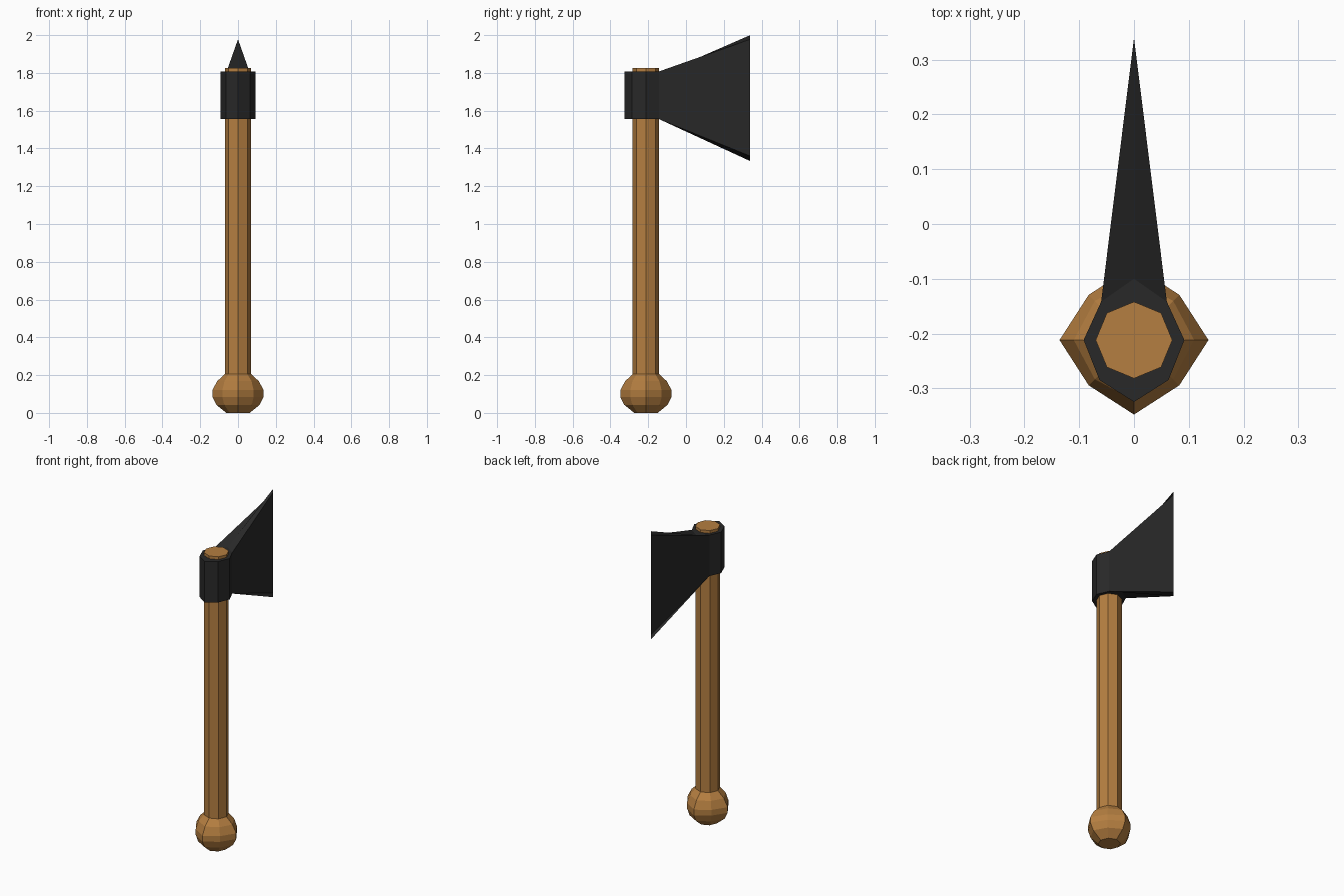
import bpy, bmesh, math

if "Cube" in bpy.data.objects:
    bpy.data.objects.remove(bpy.data.objects["Cube"])

AXIS_Y = -0.212  # handle axis


def material(name, rgb):
    m = bpy.data.materials.new(name)
    m.diffuse_color = (*rgb, 1)
    m.use_nodes = True
    m.node_tree.nodes["Principled BSDF"].inputs["Base Color"].default_value = m.diffuse_color
    return m


def finish(name, bm, mat):
    bmesh.ops.recalc_face_normals(bm, faces=bm.faces)
    me = bpy.data.meshes.new(name)
    bm.to_mesh(me)
    bm.free()
    me.materials.append(mat)
    ob = bpy.data.objects.new(name, me)
    bpy.context.collection.objects.link(ob)
    return ob


def lathe(name, profile, mat):
    """Stack eight-sided rings of (radius, z, diagonal corner factor), capped."""
    bm = bmesh.new()
    rings = []
    for r, z, diag in profile:
        ring = []
        for i in range(8):
            a = i * math.pi / 4
            k = r * (diag if i % 2 else 1)
            ring.append(bm.verts.new((k * math.cos(a), AXIS_Y + k * math.sin(a), z)))
        rings.append(ring)
    for lo, hi in zip(rings, rings[1:]):
        for i in range(8):
            j = (i + 1) % 8
            bm.faces.new((lo[i], lo[j], hi[j], hi[i]))
    bm.faces.new(rings[0])
    bm.faces.new(rings[-1])
    return finish(name, bm, mat)


wood = material("wood", (0.46, 0.21, 0.052))
iron = material("dark_iron", (0.022, 0.022, 0.022))

# Handle shaft and end knob
lathe("handle", [(0.07, 0.19, 1), (0.07, 1.825, 1)], wood)
lathe("knob", [(0.062, 0.0, 1), (0.115, 0.043, 0.9), (0.136, 0.085, 0.86),
               (0.136, 0.12, 0.86), (0.11, 0.168, 0.92), (0.07, 0.205, 1)], wood)

# Axe head: eight-sided collar whose two forward sides draw out into the blade
bm = bmesh.new()
outline = [(0, -0.1), (0.06, -0.142), (0.092, AXIS_Y), (0.063, -0.285),
           (0, -0.325), (-0.063, -0.285), (-0.092, AXIS_Y), (-0.06, -0.142)]
low = [bm.verts.new((x, y, 1.555)) for x, y in outline]
high = [bm.verts.new((x, y, 1.808)) for x, y in outline]
bm.faces.new(low)
bm.faces.new(high)
for i in range(1, 7):
    bm.faces.new((low[i], low[i + 1], high[i + 1], high[i]))
# Cutting edge, from bottom tip to top tip
e = [bm.verts.new((0, 0.34, z)) for z in (1.333, 1.36, 1.978, 2.0)]
for s in (1, 7):
    bm.faces.new((low[0], low[s], e[1], e[0]))
    bm.faces.new((low[s], high[s], e[2], e[1]))
    bm.faces.new((high[s], high[0], e[3], e[2]))
finish("axe_head", bm, iron)
